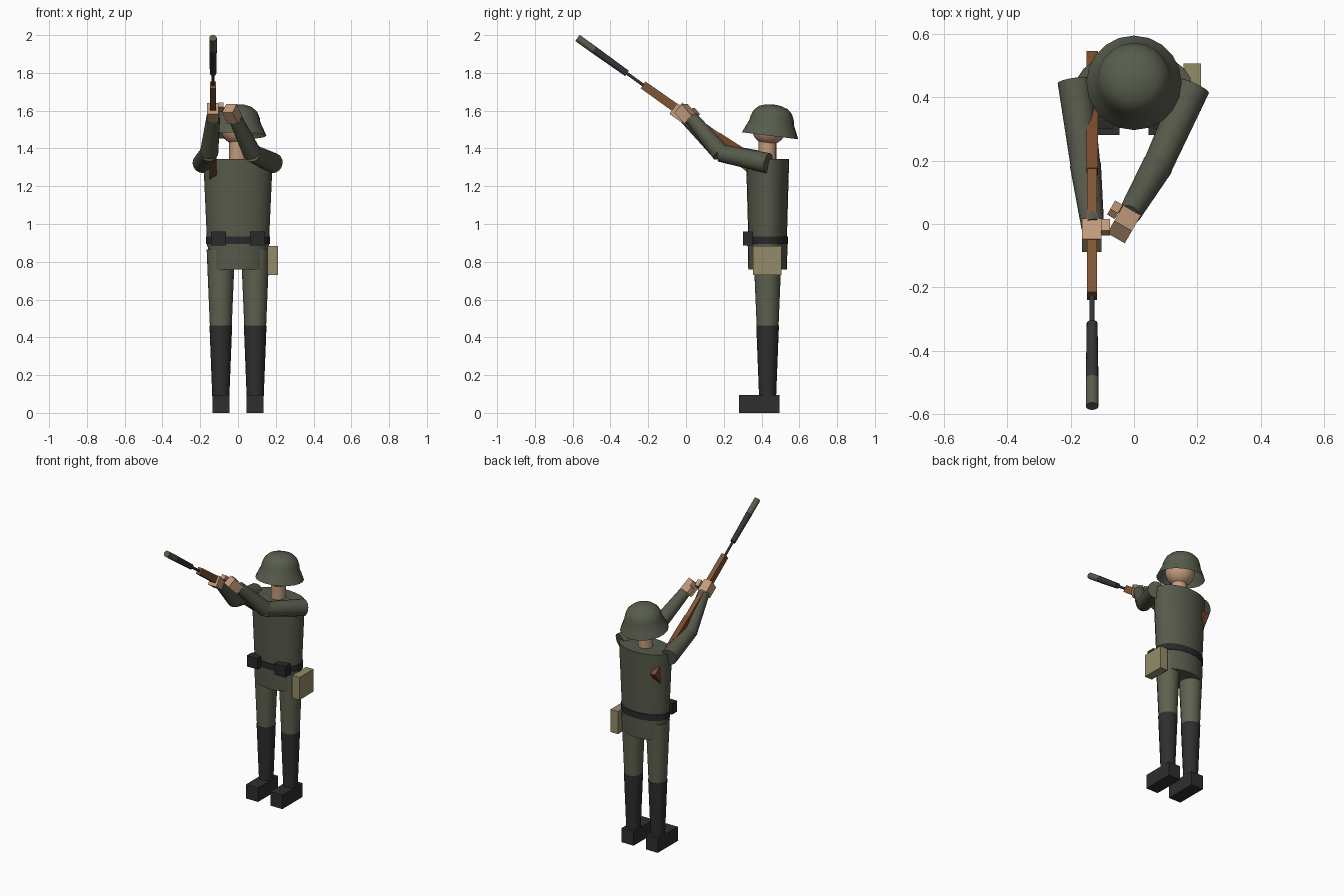
import bpy, bmesh, math
from mathutils import Vector, Matrix

if "Cube" in bpy.data.objects:
    bpy.data.objects.remove(bpy.data.objects["Cube"])


def material(name, hexcol):
    m = bpy.data.materials.new(name)
    rgb = [int(hexcol[i:i + 2], 16) / 255 for i in (0, 2, 4)]
    m.diffuse_color = [((c + 0.055) / 1.055) ** 2.4 if c > 0.04 else c / 12.92 for c in rgb] + [1]
    m.use_nodes = True
    m.node_tree.nodes["Principled BSDF"].inputs["Base Color"].default_value = m.diffuse_color
    return m


JACKET = material("field_green", "565A4A")
TROUSER = material("trouser_green", "5E624F")
HELMET = material("helmet_green", "585D4D")
BLACK = material("boot_black", "2E2E2F")
LEATHER = material("belt_black", "29292B")
SKIN = material("skin", "C39C7C")
CANVAS = material("canvas_tan", "958B68")
WOOD = material("wood_brown", "7F5535")
STOCK = material("dark_wood", "77482A")
STEEL = material("gun_steel", "323436")


def finish(name, bm, mat, smooth=False):
    bmesh.ops.recalc_face_normals(bm, faces=bm.faces)
    me = bpy.data.meshes.new(name)
    bm.to_mesh(me)
    bm.free()
    me.materials.append(mat)
    ob = bpy.data.objects.new(name, me)
    bpy.context.collection.objects.link(ob)
    if smooth:
        bpy.ops.object.select_all(action='DESELECT')
        ob.select_set(True)
        bpy.context.view_layer.objects.active = ob
        bpy.ops.object.shade_smooth_by_angle(angle=math.radians(35))
    return ob


def tube(name, p0, p1, r0, r1, mat, sides=16, depth=1.0):
    """Tapered cylinder from p0 to p1; depth squashes it in y."""
    p0, p1 = Vector(p0), Vector(p1)
    d = p1 - p0
    rot = d.to_track_quat('Z', 'Y').to_matrix().to_4x4() if depth == 1 else Matrix.Diagonal((1, depth, 1, 1))
    bm = bmesh.new()
    bmesh.ops.create_cone(bm, cap_ends=True, segments=sides, radius1=r0, radius2=r1, depth=d.length,
                          matrix=Matrix.Translation((p0 + p1) / 2) @ rot)
    return finish(name, bm, mat, True)


def box(name, centre, size, mat, rot=Matrix.Identity(4)):
    bm = bmesh.new()
    bmesh.ops.create_cube(bm, size=1, matrix=Matrix.Translation(centre) @ rot @ Matrix.Diagonal((*size, 1)))
    return finish(name, bm, mat)


Y = 0.432  # body centre line

# Torso, skirt and belt
tube("torso", (0, Y, 0.88), (0, Y, 1.345), 0.163, 0.184, JACKET, 24, 0.62)
tube("jacket_skirt", (0, Y, 0.76), (0, Y, 0.9), 0.155, 0.16, JACKET, 24, 0.66)
tube("belt", (0, Y, 0.893), (0, Y, 0.935), 0.169, 0.169, LEATHER, 24, 0.64)

# Legs, boots and pouches, mirrored
for side, s in (("right", -1), ("left", 1)):
    x = 0.091 * s
    tube(side + "_trouser_leg", (x, Y, 0.46), (x, Y, 0.865), 0.058, 0.075, TROUSER)
    tube(side + "_boot_shaft", (x, Y, 0.08), (x, Y, 0.462), 0.045, 0.06, BLACK)
    box(side + "_boot_foot", (x, 0.388, 0.0475), (0.09, 0.215, 0.095), BLACK)
    box(side + "_ammo_pouch", (0.104 * s, 0.328, 0.922), (0.08, 0.055, 0.074), LEATHER)
box("bread_bag", (0.184, 0.431, 0.807), (0.055, 0.15, 0.153), CANVAS)

# Neck and head
tube("neck", (0, Y, 1.34), (0, Y, 1.47), 0.047, 0.047, SKIN)
bm = bmesh.new()
bmesh.ops.create_uvsphere(bm, u_segments=20, v_segments=12, radius=0.092,
                          matrix=Matrix.Translation((0, 0.44, 1.51)))
finish("head", bm, SKIN, True)

# Flared helmet shell, tilted back
profile = [(0.15, 0), (0.134, 0.038), (0.119, 0.07), (0.115, 0.095), (0.101, 0.128),
           (0.076, 0.151), (0.04, 0.163), (0.0, 0.167)]
bm = bmesh.new()
verts = [bm.verts.new((r, 0, z)) for r, z in profile]
edges = [bm.edges.new(p) for p in zip(verts, verts[1:])]
bmesh.ops.spin(bm, geom=verts + edges, cent=(0, 0, 0), axis=(0, 0, 1), angle=math.tau, steps=20)
bmesh.ops.remove_doubles(bm, verts=bm.verts, dist=0.0005)
bm.transform(Matrix.Translation((0, 0.445, 1.467)) @ Matrix.Rotation(math.radians(-7), 4, 'X'))
finish("helmet", bm, HELMET, True)

# Arms: shoulder, elbow, wrist
arms = {"right": [(-0.187, 0.45, 1.322), (-0.153, 0.185, 1.378), (-0.13, -0.01, 1.575)],
        "left": [(0.187, 0.435, 1.322), (0.075, 0.185, 1.375), (-0.015, 0.03, 1.56)]}
for side, (shoulder, elbow, wrist) in arms.items():
    tube(side + "_upper_arm", shoulder, elbow, 0.054, 0.047, JACKET)
    tube(side + "_forearm", elbow, wrist, 0.049, 0.036, JACKET)

# Rifle frame: local x across, y along the barrel, z up from it
butt = Vector((-0.132, 0.525, 1.198))
along = Vector((0, -1.09, 0.78)).normalized()
up = Vector((0, 0.78, 1.09)).normalized()
rifle_rot = Matrix((Vector((-1, 0, 0)), along, up)).transposed().to_4x4()
rifle = Matrix.Translation(butt) @ rifle_rot


def at(s):
    return butt + along * s


def plank(name, outline, width, mat):
    """Side outline (along, up) extruded across the rifle."""
    bm = bmesh.new()
    face = bm.faces.new([bm.verts.new((-width / 2, a, b)) for a, b in outline])
    ext = bmesh.ops.extrude_face_region(bm, geom=[face])
    bmesh.ops.translate(bm, vec=(width, 0, 0), verts=[v for v in ext["geom"] if isinstance(v, bmesh.types.BMVert)])
    bm.transform(rifle)
    return finish(name, bm, mat)


plank("rifle_butt", [(0, -0.065), (0, 0.035), (0.3, 0.038), (0.45, 0.03), (0.45, -0.022), (0.3, -0.05)], 0.036, STOCK)
plank("rifle_forestock", [(0.42, -0.024), (0.42, 0.028), (0.925, 0.022), (0.925, -0.022)], 0.031, WOOD)
tube("rifle_barrel", at(0.9), at(1.06), 0.008, 0.008, STEEL, 12)
tube("launcher_tube", at(1.03), at(1.25), 0.017, 0.02, STEEL)
tube("grenade_tip", at(1.245), at(1.352), 0.02, 0.02, HELMET)

# Hands and thumbs
left_rot = Vector((-0.095, -0.165, 0.2)).to_track_quat('Y', 'Z').to_matrix().to_4x4()
box("right_hand", (-0.133, -0.035, 1.588), (0.062, 0.08, 0.07), SKIN, rifle_rot)
box("right_thumb", (-0.09, -0.01, 1.618), (0.028, 0.045, 0.028), SKIN, rifle_rot)
box("left_hand", (-0.031, 0.0, 1.582), (0.064, 0.085, 0.062), SKIN, left_rot)
box("left_thumb", (-0.06, 0.045, 1.588), (0.028, 0.045, 0.028), SKIN, left_rot)
